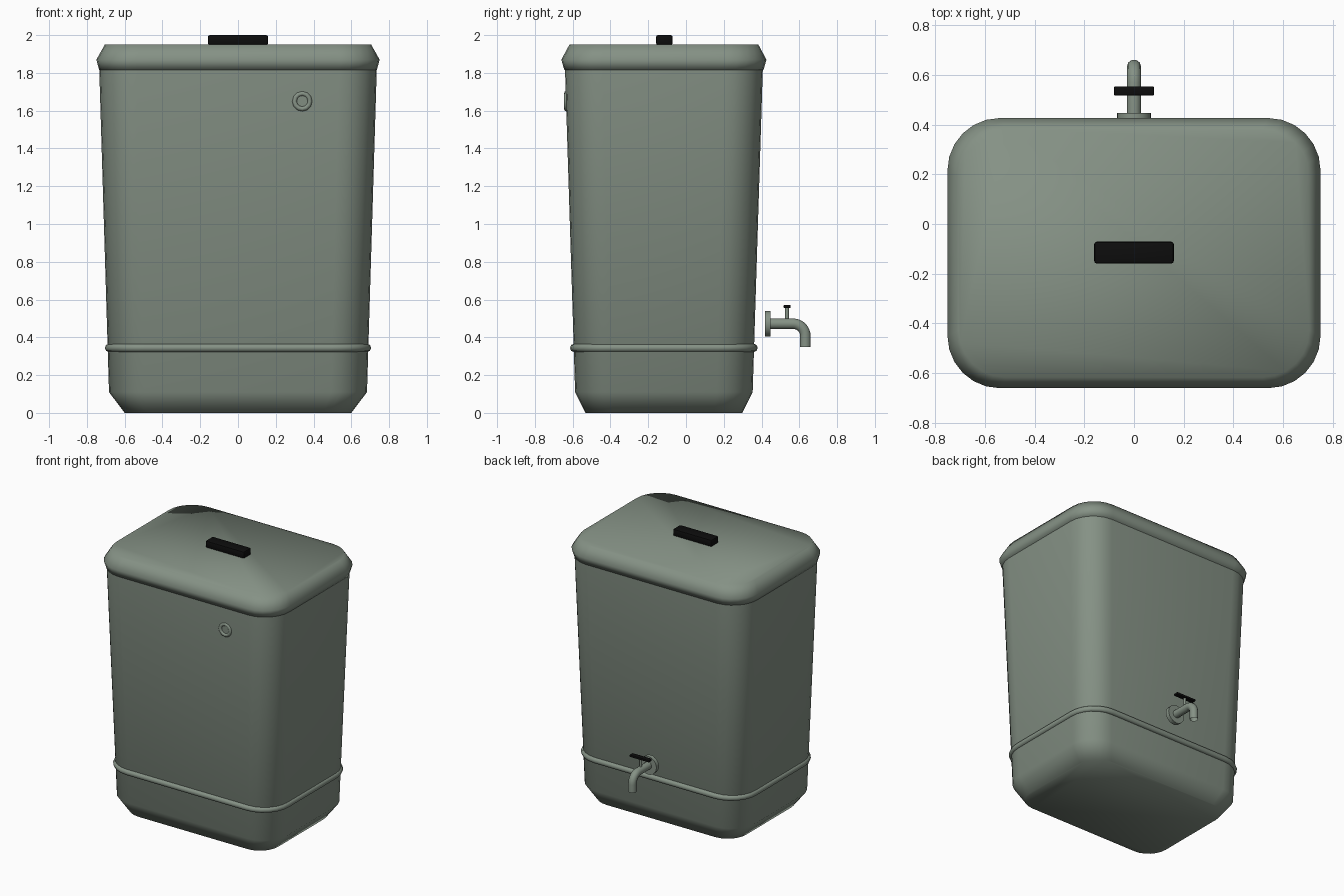
import bpy, bmesh, math
from mathutils import Matrix, Vector

if "Cube" in bpy.data.objects:
    bpy.data.objects.remove(bpy.data.objects["Cube"], do_unlink=True)

CY = -0.117  # centre of the tank along y


def material(name, rgb, rough):
    m = bpy.data.materials.new(name)
    m.use_nodes = True
    m.diffuse_color = (*rgb, 1)
    bsdf = m.node_tree.nodes["Principled BSDF"]
    bsdf.inputs["Base Color"].default_value = (*rgb, 1)
    bsdf.inputs["Roughness"].default_value = rough
    return m


GREEN = material("grey green plastic", (0.235, 0.285, 0.235), 0.6)
BLACK = material("black plastic", (0.004, 0.004, 0.004), 0.5)


def smooth(ob, angle=75):
    bpy.ops.object.select_all(action="DESELECT")
    ob.select_set(True)
    bpy.context.view_layer.objects.active = ob
    bpy.ops.object.shade_smooth_by_angle(angle=math.radians(angle))


def finish(name, bm, mat):
    bmesh.ops.recalc_face_normals(bm, faces=bm.faces)
    me = bpy.data.meshes.new(name)
    bm.to_mesh(me)
    bm.free()
    me.materials.append(mat)
    ob = bpy.data.objects.new(name, me)
    bpy.context.collection.objects.link(ob)
    smooth(ob)
    return ob


def rounded_rect(hx, hy, r, z, steps=6):
    pts = []
    for k, (sx, sy) in enumerate([(1, 1), (-1, 1), (-1, -1), (1, -1)]):
        for i in range(steps + 1):
            a = math.pi / 2 * (k + i / steps)
            pts.append(Vector((sx * (hx - r) + r * math.cos(a),
                               CY + sy * (hy - r) + r * math.sin(a), z)))
    return pts


def bridge(bm, a, b):
    n = len(a)
    for i in range(n):
        j = (i + 1) % n
        bm.faces.new((a[i], a[j], b[j], b[i]))


def loft(name, profile, mat, closed=False):
    """Skin rounded rectangles given as (z, half x, half y, corner radius)."""
    bm = bmesh.new()
    rings = [[bm.verts.new(p) for p in rounded_rect(hx, hy, r, z)]
             for z, hx, hy, r in profile]
    for a, b in zip(rings, rings[1:]):
        bridge(bm, a, b)
    if closed:
        bridge(bm, rings[-1], rings[0])
    else:
        bm.faces.new(rings[0])
        bm.faces.new(rings[-1])
    return finish(name, bm, mat)


def cylinder(name, r, start, end, mat, sides=20):
    start, end = Vector(start), Vector(end)
    axis = end - start
    rot = axis.to_track_quat("Z", "Y").to_matrix().to_4x4()
    bm = bmesh.new()
    bmesh.ops.create_cone(bm, cap_ends=True, segments=sides, radius1=r, radius2=r,
                          depth=axis.length,
                          matrix=Matrix.Translation((start + end) / 2) @ rot)
    return finish(name, bm, mat)


def box(name, centre, size, bevel, mat):
    bm = bmesh.new()
    bmesh.ops.create_cube(bm, size=1, matrix=Matrix.Translation(centre) @ Matrix.Diagonal((*size, 1)))
    bmesh.ops.bevel(bm, geom=bm.edges[:], offset=bevel, segments=2, profile=0.5, affect="EDGES")
    ob = finish(name, bm, mat)
    smooth(ob, 30)
    return ob


# Tapered tank with a chamfered foot
loft("tank", [(0, 0.6, 0.415, 0.15), (0.11, 0.683, 0.47, 0.19),
              (1.83, 0.735, 0.524, 0.2)], GREEN)

# Lid with a bulging rim
loft("lid", [(1.815, 0.735, 0.527, 0.2), (1.87, 0.75, 0.543, 0.21),
             (1.95, 0.705, 0.5, 0.19)], GREEN)

# Rounded band around the lower tank
band = []
for i in range(8):
    a = 2 * math.pi * i / 8
    out = 0.021 * math.cos(a)
    band.append((0.344 + 0.022 * math.sin(a), 0.684 + out, 0.476 + out, 0.19 + out))
loft("band", band, GREEN, closed=True)

# Lid handle
box("lid_handle", (0, -0.115, 1.974), (0.32, 0.088, 0.052), 0.01, BLACK)

# Inlet ring on the front
bpy.ops.mesh.primitive_torus_add(major_segments=12, minor_segments=8, major_radius=0.041,
                                 minor_radius=0.013, location=(0.34, -0.633, 1.65),
                                 rotation=(math.pi / 2, 0, 0))
ring = bpy.context.object
ring.name = "inlet_ring"
ring.data.materials.append(GREEN)
smooth(ring)

# Tap on the back: flange, bent spout, stem and lever
TZ = 0.472
cylinder("tap_flange", 0.068, (0, 0.417, TZ), (0, 0.447, TZ), GREEN, 24)

bend = 0.065
path = [(0, 0.44, TZ)]
for i in range(9):
    a = math.pi / 2 * (1 - i / 8)
    path.append((0, 0.632 - bend + bend * math.cos(a), TZ - bend + bend * math.sin(a)))
path.append((0, 0.632, 0.35))
curve = bpy.data.curves.new("tap_spout", "CURVE")
curve.dimensions = "3D"
curve.bevel_depth = 0.029
curve.bevel_resolution = 3
spline = curve.splines.new("POLY")
spline.points.add(len(path) - 1)
for point, co in zip(spline.points, path):
    point.co = (*co, 1)
curve.materials.append(GREEN)
spout = bpy.data.objects.new("tap_spout", curve)
bpy.context.collection.objects.link(spout)
bpy.ops.object.select_all(action="DESELECT")
spout.select_set(True)
bpy.context.view_layer.objects.active = spout
bpy.ops.object.convert(target="MESH")
smooth(bpy.context.object)

cylinder("tap_stem", 0.01, (0, 0.535, TZ), (0, 0.535, 0.56), GREEN, 12)
box("tap_lever", (0, 0.535, 0.563), (0.16, 0.036, 0.016), 0.003, BLACK)
